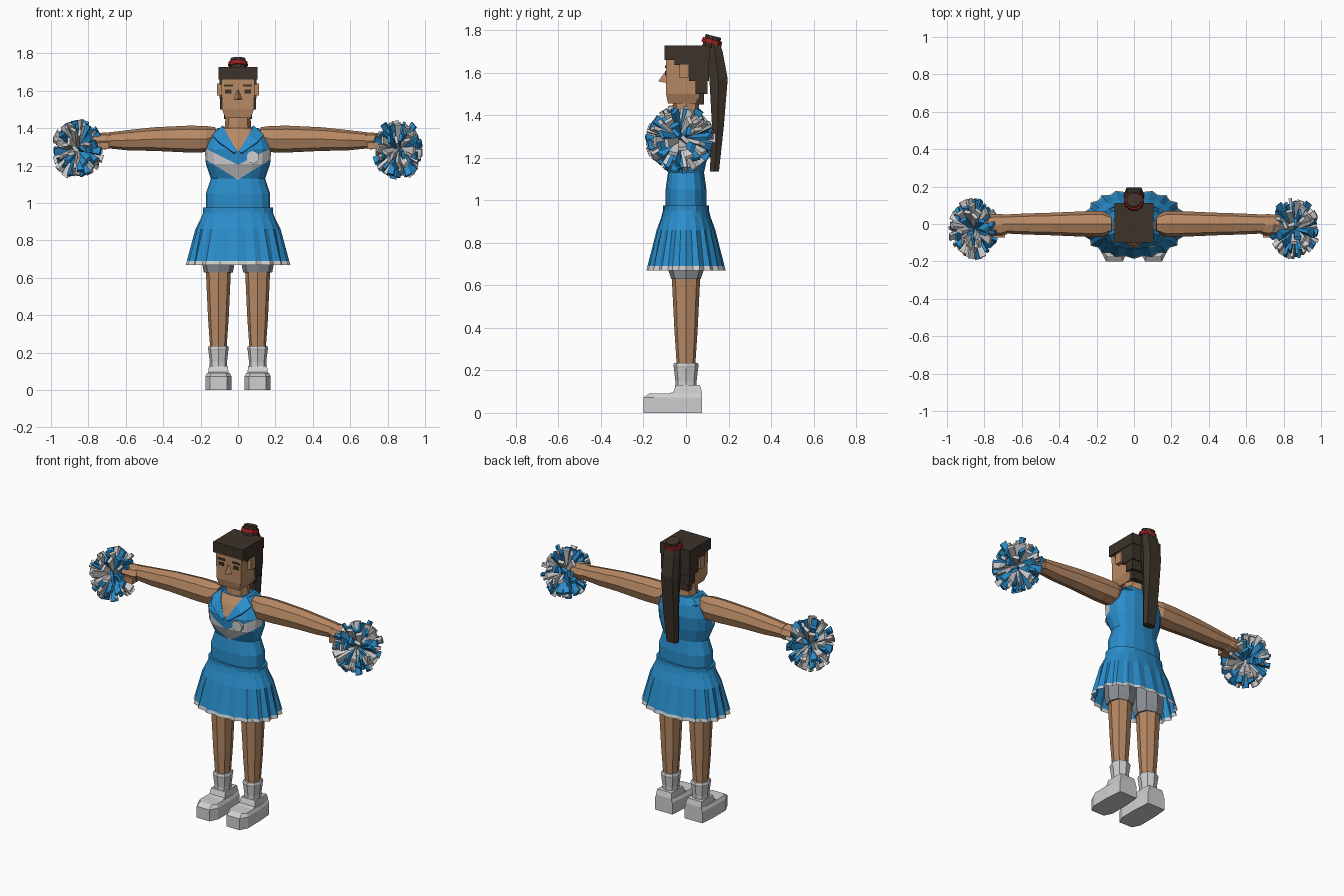
import bpy, bmesh, math, random
from mathutils import Vector, Matrix

if "Cube" in bpy.data.objects:
    bpy.data.objects.remove(bpy.data.objects["Cube"])
random.seed(4)


def material(name, rgb):
    m = bpy.data.materials.new(name)
    m.use_nodes = True
    col = [(c / 255) ** 2.2 for c in rgb] + [1]
    m.diffuse_color = col
    m.node_tree.nodes["Principled BSDF"].inputs["Base Color"].default_value = col
    return m


SKIN = material("skin", (182, 136, 100))
BLUE = material("blue cloth", (46, 140, 202))
WHITE = material("white", (206, 206, 206))
GREY = material("grey shorts", (140, 145, 150))
HAIR = material("dark hair", (62, 54, 46))
RED = material("red band", (150, 38, 36))


def finish(name, bm, *mats):
    bmesh.ops.recalc_face_normals(bm, faces=bm.faces)
    me = bpy.data.meshes.new(name)
    bm.to_mesh(me)
    bm.free()
    for m in mats:
        me.materials.append(m)
    ob = bpy.data.objects.new(name, me)
    bpy.context.collection.objects.link(ob)
    return ob


def oval(z, rx, ry, cx=0, cy=0, n=16, power=0.85):
    """Horizontal ring, boxier as the power drops."""
    pts = []
    for i in range(n):
        a = 2 * math.pi * i / n
        c, s = math.cos(a), math.sin(a)
        pts.append((cx + rx * math.copysign(abs(c) ** power, c),
                    cy + ry * math.copysign(abs(s) ** power, s), z))
    return pts


def rect(z, rx, y0, y1, cx=0):
    return [(cx - rx, y0, z), (cx + rx, y0, z), (cx + rx, y1, z), (cx - rx, y1, z)]


def loft_bm(rings, caps=(True, True)):
    bm = bmesh.new()
    rows = [[bm.verts.new(p) for p in r] for r in rings]
    n = len(rows[0])
    for a, b in zip(rows, rows[1:]):
        for i in range(n):
            bm.faces.new((a[i], a[(i + 1) % n], b[(i + 1) % n], b[i]))
    for cap, row in zip(caps, (rows[0], rows[-1])):
        if cap:
            bm.faces.new(row)
    return bm


def loft(name, rings, mat, caps=(True, True)):
    return finish(name, loft_bm(rings, caps), mat)


def box(name, x0, x1, y0, y1, z0, z1, mat):
    cx, rx = (x0 + x1) / 2, abs(x1 - x0) / 2
    return loft(name, [rect(z0, rx, y0, y1, cx), rect(z1, rx, y0, y1, cx)], mat)


# Top with a skin neckline and a white chevron cut into the front
bm = loft_bm([oval(z, rx, ry, cy=cy) for z, rx, ry, cy in (
    (0.94, 0.172, 0.096, 0), (1.05, 0.172, 0.096, 0), (1.13, 0.145, 0.085, 0),
    (1.21, 0.172, 0.112, -0.01), (1.29, 0.178, 0.118, -0.01),
    (1.36, 0.155, 0.095, 0), (1.40, 0.11, 0.07, 0.005))])
LINES = ((1.273, 1.5), (1.205, 0.5), (1.125, 0.62))
for side in (1, -1):
    for z0, slope in LINES:
        faces = [f for f in bm.faces if f.calc_center_median().x * side > 0
                 and f.calc_center_median().y < 0]
        geom = set(faces)
        for f in faces:
            geom.update(f.edges)
            geom.update(f.verts)
        bmesh.ops.bisect_plane(bm, geom=list(geom), plane_co=(0, 0, z0),
                               plane_no=(-slope * side, 0, 1), dist=1e-5)
for f in bm.faces:
    c = f.calc_center_median()
    if c.y < -0.005:
        over = [c.z > z0 + slope * abs(c.x) for z0, slope in LINES]
        f.material_index = 1 if over[0] else 2 if over[2] and not over[1] else 0
finish("top", bm, BLUE, SKIN, WHITE)

# Badge on the chest
bm = bmesh.new()
bmesh.ops.create_cone(bm, cap_ends=True, segments=10, radius1=0.034, radius2=0.034, depth=0.02,
                      matrix=Matrix.Translation((0.08, -0.115, 1.245)) @ Matrix.Rotation(math.pi / 2, 4, "X"))
finish("badge", bm, WHITE)

# Pleated skirt with a white hem
PLEATS = 40


def pleat_ring(z, rx, ry, depth):
    return [(x * (1 - depth * (i % 2)), y * (1 - depth * (i % 2)), z)
            for i, (x, y, z) in enumerate(oval(z, rx, ry, n=PLEATS, power=0.9))]


bm = loft_bm([pleat_ring(*r) for r in (
    (0.97, 0.178, 0.104, 0), (0.92, 0.198, 0.116, 0.01), (0.86, 0.228, 0.138, 0.03),
    (0.69, 0.274, 0.181, 0.07), (0.67, 0.28, 0.186, 0.07))], (True, False))
for f in bm.faces:
    f.material_index = int(f.calc_center_median().z < 0.69)
finish("skirt", bm, BLUE, WHITE)
loft("waistband", [oval(z, 0.186, 0.108) for z in (0.93, 0.975)], BLUE)

# Neck and head
loft("neck", [oval(1.34, 0.075, 0.062, n=8), oval(1.47, 0.066, 0.06, n=8)], SKIN)
loft("head", [rect(1.455, 0.068, -0.085, 0.05), rect(1.50, 0.085, -0.094, 0.065),
              rect(1.68, 0.09, -0.094, 0.08)], SKIN)
bm = loft_bm([[(-0.024, -0.092, 1.552), (0.024, -0.092, 1.552), (0, -0.131, 1.558)],
              [(-0.005, -0.092, 1.605), (0.005, -0.092, 1.605), (0, -0.097, 1.605)]])
finish("nose", bm, SKIN)

# Hair in stepped blocks
box("hair_cap", -0.104, 0.104, -0.1, 0.112, 1.66, 1.727, HAIR)
box("back_hair", -0.1, 0.1, 0.015, 0.108, 1.56, 1.67, HAIR)
box("lower_back_hair", -0.096, 0.096, 0.045, 0.1, 1.50, 1.57, HAIR)
box("nape_hair", -0.075, 0.075, 0.05, 0.085, 1.45, 1.51, HAIR)


# Ponytail with its red band
def tail_ring(z, rx, y0, y1):
    b = rx * 0.7
    return [(-b, y0, z), (b, y0, z), (rx, (y0 + y1) / 2, z), (b, y1, z),
            (-b, y1, z), (-rx, (y0 + y1) / 2, z)]


loft("ponytail", [tail_ring(*r) for r in (
    (1.135, 0.04, 0.112, 0.155), (1.35, 0.052, 0.122, 0.178),
    (1.57, 0.056, 0.11, 0.196), (1.70, 0.052, 0.1, 0.172), (1.75, 0.042, 0.1, 0.155))], HAIR)
for name, z0, z1, r, mat in (("hair_knot", 1.715, 1.773, 0.044, HAIR), ("hair_band", 1.733, 1.756, 0.054, RED)):
    ob = loft(name, [oval(z0, r, r * 0.95, cy=0.122, n=10, power=1),
                     oval(z1, r * 0.92, r * 0.9, cy=0.122, n=10, power=1)], mat)
    ob.data.transform(Matrix.Translation((0, 0.122, 1.745)) @ Matrix.Rotation(-0.25, 4, "X")
                      @ Matrix.Translation((0, -0.122, -1.745)))


def arm_ring(x, z, rz, ry, y=0):
    return [(x, y + p[1], z + p[0]) for p in oval(0, rz, ry, n=8, power=0.9)]


def pompom(name, side):
    bm = bmesh.new()
    centre = Vector((0.858 * side, -0.025, 1.288))
    count = 95
    for i in range(count):
        h = 1 - 2 * (i + 0.5) / count
        a = i * 2.39996 + random.uniform(-0.2, 0.2)
        r = math.sqrt(1 - h * h)
        d = Vector((h, r * math.cos(a), r * math.sin(a)))
        length = random.uniform(0.14, 0.168)
        turn = d.to_track_quat("Z", "Y").to_matrix().to_4x4() @ Matrix.Rotation(random.uniform(0, 6), 4, "Z")
        new = bmesh.ops.create_cube(bm, size=1)["verts"]
        for v in new:
            w = 0.042 if v.co.z > 0 else 0.018
            p = turn @ Vector((v.co.x * w, v.co.y * 0.018, length * (v.co.z + 0.5)))
            v.co = centre + Vector((p.x * 0.85, p.y, p.z))
            v.co.x = max(-1, min(1, v.co.x))
        white = int(random.random() < 0.5)
        for f in {f for v in new for f in v.link_faces}:
            f.material_index = white
    finish(name, bm, BLUE, WHITE)


# Paired parts
for side, tag in ((1, "left_"), (-1, "right_")):
    def pair(x0, x1, name, y0, y1, z0, z1, mat):
        box(tag + name, x0 * side, x1 * side, y0, y1, z0, z1, mat)

    pair(0.085, 0.112, "ear", -0.03, 0.015, 1.575, 1.64, SKIN)
    pair(0.08, 0.1, "sideburn", -0.055, 0.02, 1.635, 1.67, HAIR)
    pair(0.026, 0.076, "brow", -0.099, -0.09, 1.622, 1.634, HAIR)
    pair(0.034, 0.07, "eye", -0.098, -0.09, 1.587, 1.608, HAIR)

    # Collar flap running from the nape down the neckline
    path = [(0.0, 0.075, 1.385, 0.0, 0.09, 1.36), (0.075, 0.055, 1.405, 0.125, 0.07, 1.365),
            (0.08, -0.04, 1.41, 0.135, -0.06, 1.36), (0.055, -0.09, 1.36, 0.105, -0.112, 1.325),
            (0.006, -0.126, 1.275, 0.02, -0.13, 1.265)]
    bm = bmesh.new()
    rows = [[bm.verts.new((p[k] * side, p[k + 1], p[k + 2])) for k in (0, 3)] for p in path]
    for a, b in zip(rows, rows[1:]):
        bm.faces.new((a[0], a[1], b[1], b[0]))
    collar = finish(tag + "collar", bm, BLUE)
    thick = collar.modifiers.new("thickness", "SOLIDIFY")
    thick.thickness, thick.offset = 0.012, 0

    # Arm, fist and thumb
    loft(tag + "arm", [arm_ring(x * side, z, rz, ry) for x, z, rz, ry in (
        (0.12, 1.36, 0.045, 0.045), (0.17, 1.342, 0.07, 0.07), (0.26, 1.342, 0.072, 0.068),
        (0.45, 1.342, 0.063, 0.06), (0.58, 1.336, 0.055, 0.056), (0.70, 1.335, 0.042, 0.05))], SKIN)
    loft(tag + "fist", [arm_ring(x * side, 1.332, rz, ry, -0.005) for x, rz, ry in (
        (0.68, 0.04, 0.05), (0.71, 0.045, 0.058), (0.78, 0.04, 0.055))], SKIN)
    pair(0.69, 0.75, "thumb", -0.072, -0.03, 1.288, 1.325, SKIN)
    pompom(tag + "pompom", side)

    # Shorts leg, leg, sock and shoe
    cx = 0.105 * side
    loft(tag + "shorts", [oval(z, rx, ry, cx, n=8) for z, rx, ry in (
        (0.63, 0.078, 0.07), (0.675, 0.086, 0.084), (0.92, 0.086, 0.09))], GREY)
    loft(tag + "leg", [oval(z, r, ry, cx, n=8) for z, r, ry in (
        (0.2, 0.042, 0.042), (0.38, 0.055, 0.054), (0.64, 0.067, 0.067))], SKIN)
    loft(tag + "sock", [oval(z, r, r + 0.004, cx, n=8) for z, r in (
        (0.11, 0.047), (0.15, 0.046), (0.21, 0.053), (0.222, 0.056), (0.235, 0.052))], WHITE)

    def sole(z, toe, w):
        return [(cx + x * w, y, z) for x, y in (
            (-0.062, 0.075), (0.062, 0.075), (0.07, -0.03), (0.07, -0.15),
            (0.045, toe), (-0.045, toe), (-0.07, -0.15), (-0.07, -0.03))]

    ob = loft(tag + "shoe", [sole(0, -0.2, 1), sole(0.072, -0.2, 1), sole(0.092, -0.17, 0.86)], WHITE)
    loft(tag + "shoe_upper", [rect(0.08, 0.056, -0.13, 0.075, cx), rect(0.097, 0.054, -0.06, 0.075, cx),
                              rect(0.13, 0.05, -0.048, 0.066, cx)], WHITE)
